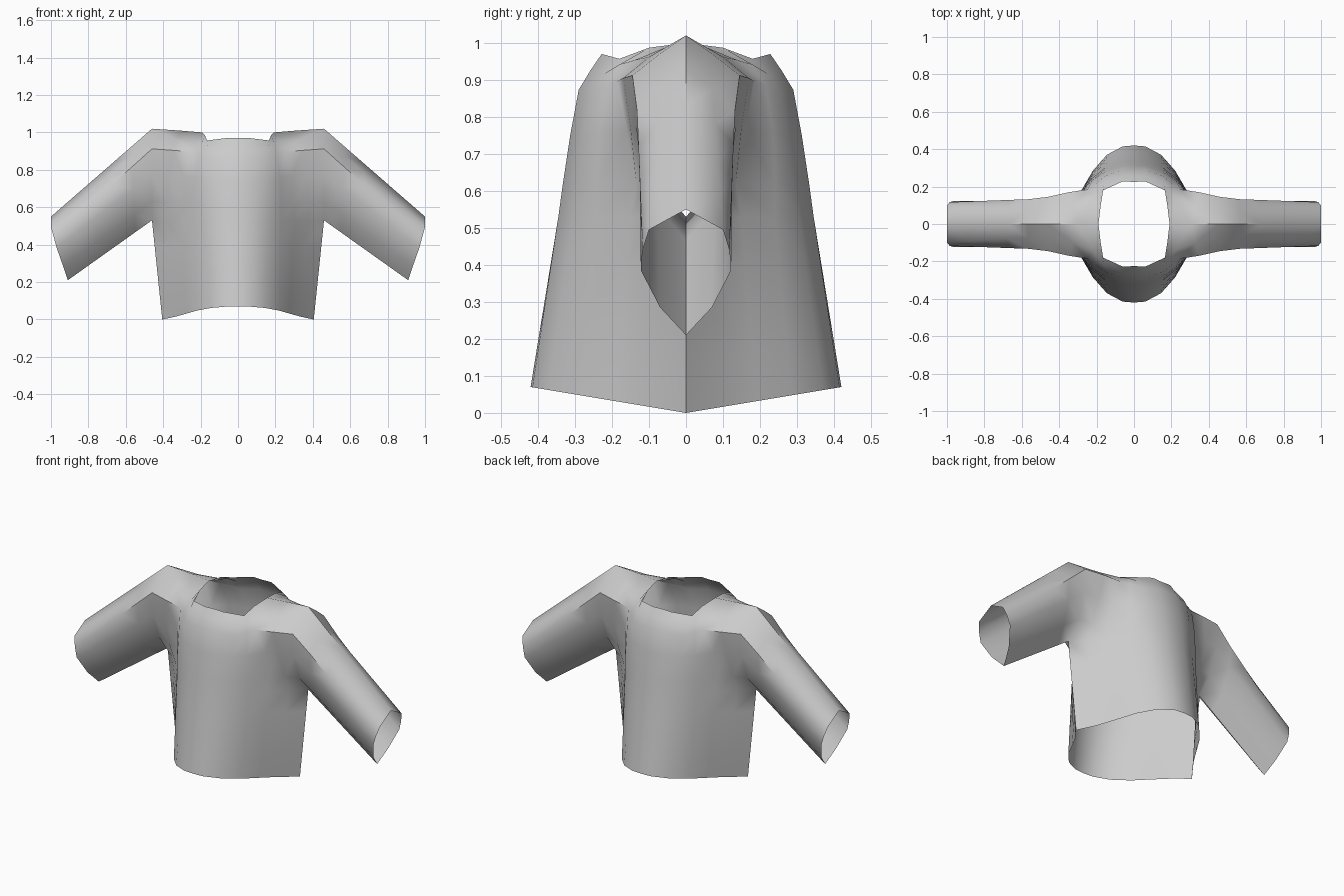
import bpy
import bmesh
from mathutils import Vector

if "Cube" in bpy.data.objects:
    bpy.data.objects.remove(bpy.data.objects["Cube"], do_unlink=True)

cloth = bpy.data.materials.new("grey cloth")
cloth.use_nodes = True
cloth.diffuse_color = (0.6, 0.6, 0.6, 1)
cloth.node_tree.nodes["Principled BSDF"].inputs["Base Color"].default_value = cloth.diffuse_color

# Column positions from the centre front to the side seam
hem_x = (0, 0.06, 0.145, 0.22, 0.275, 0.335, 0.405)
hem_y = (0.42, 0.415, 0.37, 0.285, 0.19, 0.09, 0)
chest_x = (0, 0.06, 0.15, 0.23, 0.3, 0.38, 0.46)
top_x = (0, 0.06, 0.165, 0.178, 0.19, 0.31, 0.46)
top_z = (0.97, 0.97, 0.957, 0.987, 1.0, 1.01, 1.02)
armpit_z = 0.53

# Depth of each chest column, from armpit level up to the neck or shoulder
chest_y = (
    (0.345, 0.333, 0.313, 0.29, 0.258, 0.225),
    (0.345, 0.333, 0.313, 0.29, 0.258, 0.228),
    (0.305, 0.295, 0.28, 0.255, 0.225, 0.18),
    (0.24, 0.24, 0.235, 0.215, 0.18, 0.1),
    (0.15, 0.135, 0.16, 0.185, 0.14, 0),
    (0.075, 0.105, 0.15, 0.17, 0.1, 0),
    (0, 0.085, 0.135, 0.145, 0.07, 0),
)
row_fraction = (0, 0.2, 0.5, 0.78, 0.9, 1)

# Sleeve opening, from the underarm seam to the upper seam
cuff = [Vector(p) for p in (
    (0.91, 0, 0.21), (0.935, -0.07, 0.285), (0.97, -0.122, 0.385),
    (0.985, -0.117, 0.44), (1, -0.1, 0.495), (1, 0, 0.55))]


def add_panel(bm, columns):
    """Fill a grid of points with quads, one column after another."""
    verts = [[bm.verts.new(p) for p in column] for column in columns]
    for a, b in zip(verts, verts[1:]):
        for j in range(len(a) - 1):
            bm.faces.new((a[j], b[j], b[j + 1], a[j + 1]))


def blend(start, end, t):
    return [a.lerp(b, t) for a, b in zip(start, end)]


# Upper torso columns, drawing in towards the neck near the top
chest = []
for x0, x1, z1, depths in zip(chest_x, top_x, top_z, chest_y):
    chest.append([Vector((x0 + (x1 - x0) * f ** 3, -y, armpit_z + (z1 - armpit_z) * f))
                  for f, y in zip(row_fraction, depths)])

# Lower torso columns, with the hem rising towards the centre
lower = []
for x, y, column in zip(hem_x, hem_y, chest):
    hem = Vector((x, -y, y / 6))
    lower.append([hem.lerp(column[0], k / 4) for k in range(5)])

# Sleeve columns, slimming quickly past the shoulder
upper_arm = [Vector((p.x, p.y * 0.95, p.z)) for p in blend(chest[-1], cuff, 0.2)]
sleeve = [chest[-1]] + [blend(upper_arm, cuff, k / 4) for k in range(5)]

# One quarter of the garment, welded from its panels
bm = bmesh.new()
for panel in (lower, chest, sleeve):
    add_panel(bm, panel)
bmesh.ops.remove_doubles(bm, verts=bm.verts, dist=0.0005)
mesh = bpy.data.meshes.new("sweater")
bm.to_mesh(mesh)
bm.free()
mesh.materials.append(cloth)
sweater = bpy.data.objects.new("sweater", mesh)
bpy.context.collection.objects.link(sweater)

# Mirror to the other side and to the back
bpy.context.view_layer.objects.active = sweater
sweater.select_set(True)
mirror = sweater.modifiers.new("mirror", "MIRROR")
mirror.use_axis = (True, True, False)
mirror.merge_threshold = 0.0005
bpy.ops.object.modifier_apply(modifier=mirror.name)
bpy.ops.object.shade_smooth_by_angle(angle=0.9)
